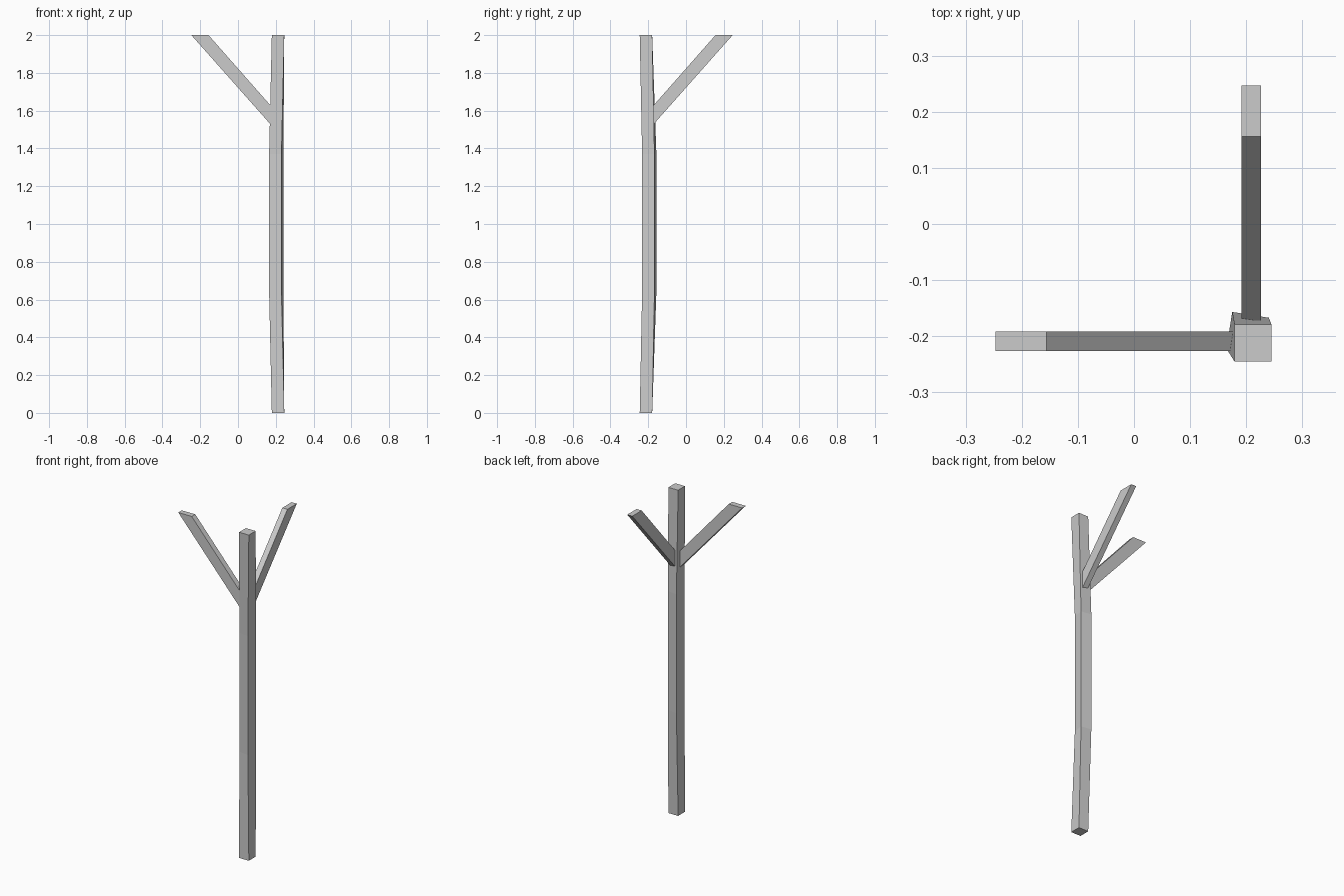
import bpy, bmesh
from math import radians, cos, sin

if "Cube" in bpy.data.objects:
    bpy.data.objects.remove(bpy.data.objects["Cube"])


def loft(name, rings):
    """Join four-sided rings into a closed flat-faced solid."""
    bm = bmesh.new()
    loops = [[bm.verts.new(p) for p in ring] for ring in rings]
    for a, b in zip(loops, loops[1:]):
        for i in range(4):
            j = (i + 1) % 4
            bm.faces.new((a[i], a[j], b[j], b[i]))
    bm.faces.new(loops[0][::-1])
    bm.faces.new(loops[-1])
    bmesh.ops.recalc_face_normals(bm, faces=bm.faces)
    mesh = bpy.data.meshes.new(name)
    bm.to_mesh(mesh)
    bm.free()
    obj = bpy.data.objects.new(name, mesh)
    bpy.context.collection.objects.link(obj)
    return obj


def square(cx, cy, z, size, angle):
    h, c, s = size / 2, cos(radians(angle)), sin(radians(angle))
    return [(cx + h * (u * c - v * s), cy + h * (u * s + v * c), z)
            for u, v in ((-1, -1), (1, -1), (1, 1), (-1, 1))]


# Upright post, slightly bowed and twisted through the middle
loft("post", [square(0.212, -0.212, 0, 0.066, 0),
              square(0.2025, -0.1945, 0.64, 0.066, -9),
              square(0.2025, -0.1945, 1.37, 0.066, -9),
              square(0.212, -0.212, 2, 0.066, 0)])


# Two diagonal braces, cut level at the top and plumb inside the post
def brace(name, place):
    profiles = [[(0.20, 1.496), (-0.247, 2.0)], [(0.20, 1.596), (-0.156, 2.0)]]
    (l0, l1), (u0, u1) = profiles
    rings = []
    for lo, up in ((l0, u0), (l1, u1)):
        rings.append([place(a, w, z) for (a, z), w in
                      ((lo, -0.2265), (up, -0.2265), (up, -0.192), (lo, -0.192))])
    loft(name, rings)


brace("side_brace", lambda a, w, z: (a, w, z))
brace("rear_brace", lambda a, w, z: (-w, -a, z))
